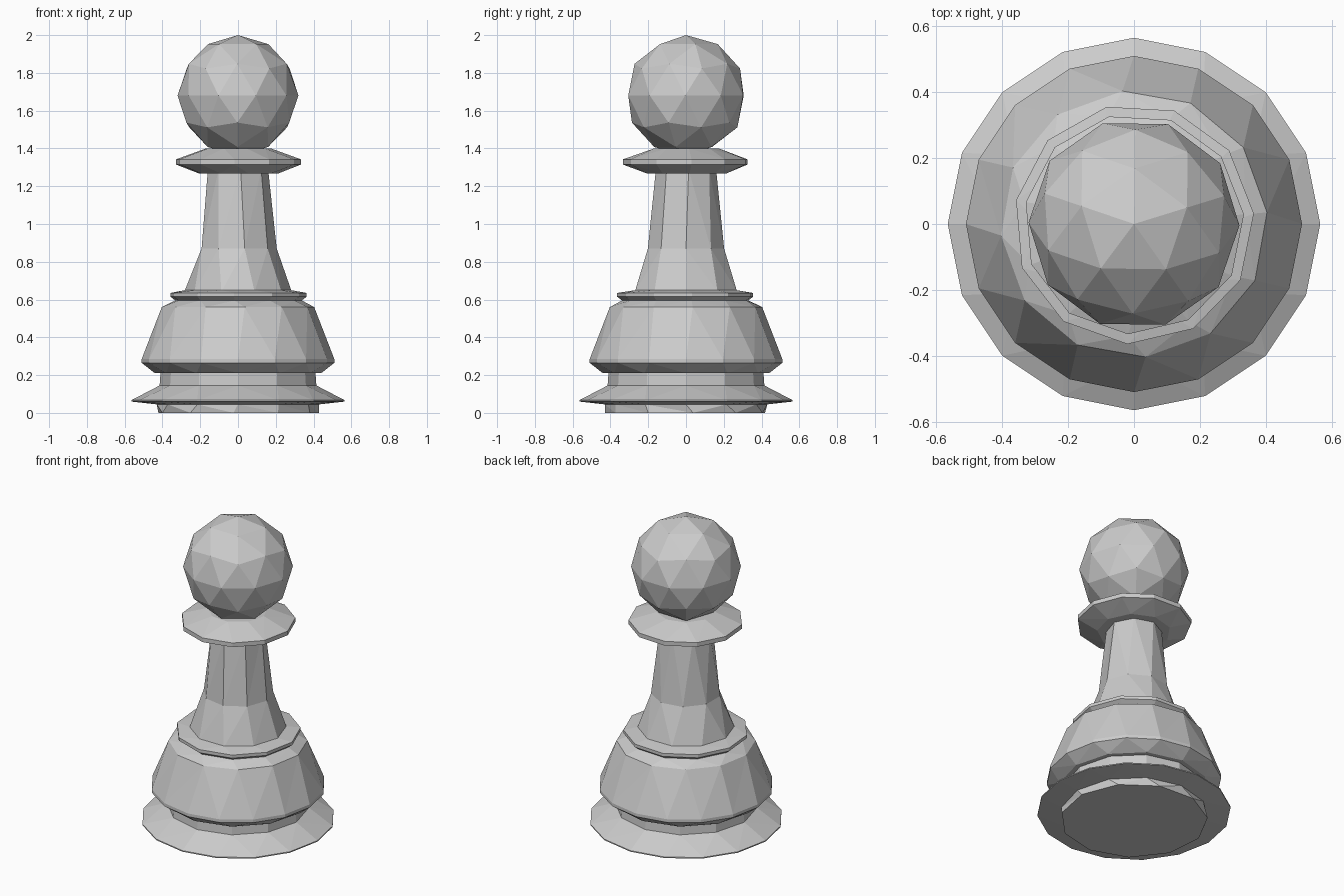
import bpy, bmesh
from math import sin, cos, radians, tau

if "Cube" in bpy.data.objects:
    bpy.data.objects.remove(bpy.data.objects["Cube"])


def stitch(bm, a, b):
    """Join two rings of differing side counts with triangles."""
    na, nb, i, j = len(a), len(b), 0, 0
    while i < na or j < nb:
        if j >= nb or (i < na and (i + 0.5) / na <= (j + 0.5) / nb):
            bm.faces.new((a[i], a[(i + 1) % na], b[j % nb]))
            i += 1
        else:
            bm.faces.new((a[i % na], b[(j + 1) % nb], b[j]))
            j += 1


def turned(name, rings):
    """Faceted turning: rings are (radius, height, sides, start angle), bottom to top."""
    bm = bmesh.new()
    loops = []
    for r, z, n, turn in rings:
        loops.append([bm.verts.new((r * cos(radians(turn) + tau * k / n),
                                    r * sin(radians(turn) + tau * k / n), z))
                      for k in range(n)])
    for a, b in zip(loops, loops[1:]):
        stitch(bm, a, b)
    bm.faces.new(loops[0][::-1])
    bm.faces.new(loops[-1])
    bmesh.ops.recalc_face_normals(bm, faces=bm.faces)
    mesh = bpy.data.meshes.new(name)
    bm.to_mesh(mesh)
    bm.free()
    obj = bpy.data.objects.new(name, mesh)
    bpy.context.collection.objects.link(obj)
    return obj


# Foot with its thin wide flange, and the waist above it
turned("foot", [(0.43, 0, 11, 5), (0.43, 0.045, 12, 0), (0.565, 0.06, 16, 0),
                (0.565, 0.067, 16, 0), (0.415, 0.145, 12, 0), (0.41, 0.215, 12, 0)])

# Bell-shaped body
turned("body", [(0.44, 0.21, 12, 0), (0.51, 0.265, 16, 0), (0.51, 0.285, 16, 0),
                (0.405, 0.56, 12, 5), (0.34, 0.595, 11, 5)])

# Thin ring on top of the body
turned("lower_ring", [(0.325, 0.585, 11, 5), (0.365, 0.615, 11, 5),
                      (0.365, 0.635, 11, 5), (0.28, 0.65, 10, 0)])

# Tapering neck
turned("neck", [(0.285, 0.64, 10, 0), (0.205, 0.87, 9, 0), (0.16, 1.29, 8, 5)])

# Collar under the head
turned("collar", [(0.215, 1.268, 9, 5), (0.335, 1.315, 11, 5),
                  (0.335, 1.342, 11, 5), (0.175, 1.4, 9, 5)])

# Faceted round head
bpy.ops.mesh.primitive_ico_sphere_add(subdivisions=2, radius=0.32,
                                      location=(0, 0, 1.68), rotation=(0, 0, 0.3))
bpy.context.object.name = "head"
